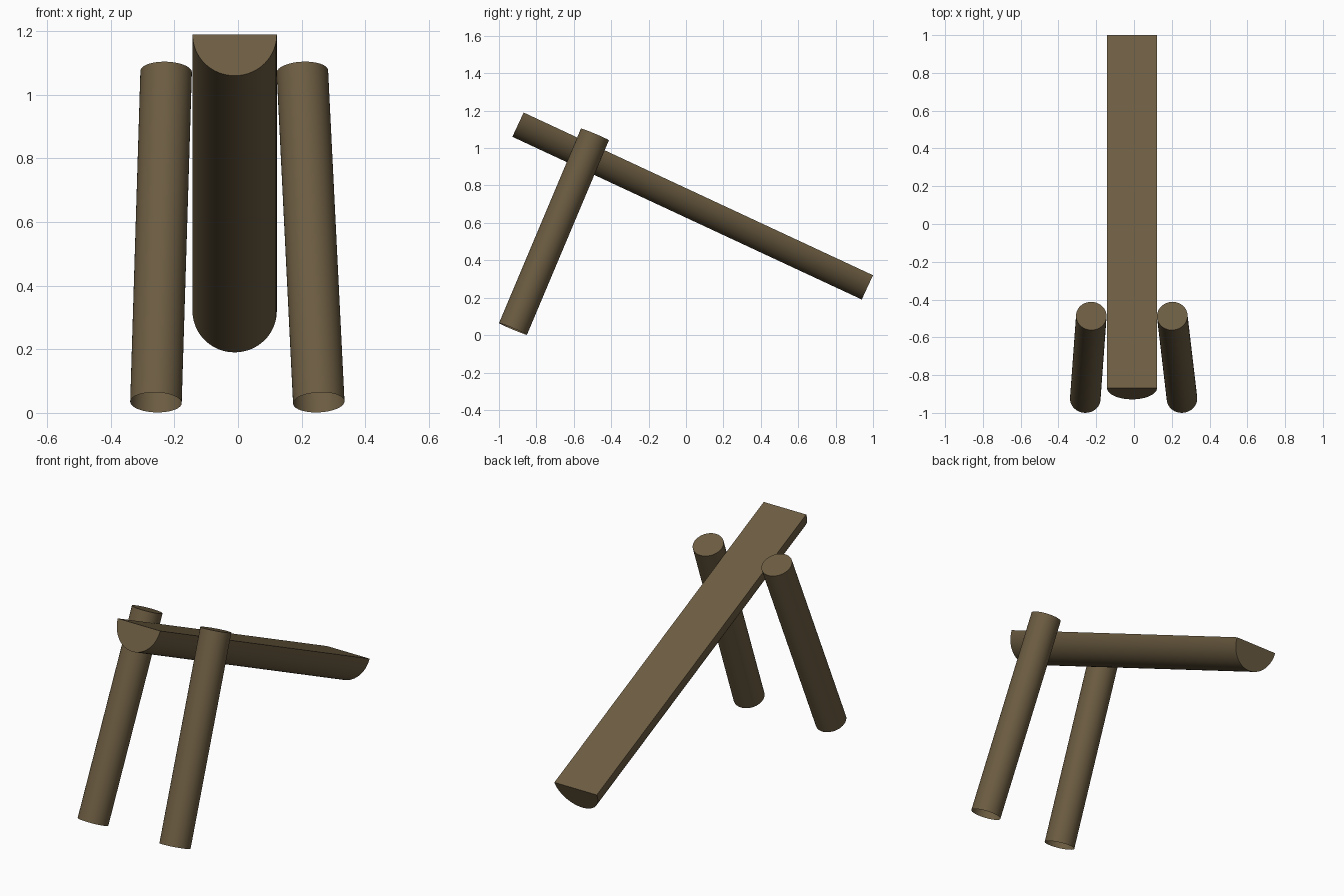
import bpy, bmesh, math
from mathutils import Vector

if "Cube" in bpy.data.objects:
    bpy.data.objects.remove(bpy.data.objects["Cube"])

wood = bpy.data.materials.new("brown_wood")
wood.diffuse_color = (0.15, 0.108, 0.054, 1)
wood.use_nodes = True
wood.node_tree.nodes["Principled BSDF"].inputs["Base Color"].default_value = wood.diffuse_color


def prism(name, profile, start, end, cap_start=True):
    """Sweep a local (x, up) profile straight from start to end, ends cut square."""
    start, end = Vector(start), Vector(end)
    axis = (end - start).normalized()
    side = (Vector((1, 0, 0)) - axis * axis.x).normalized()
    up = side.cross(axis)
    bm = bmesh.new()
    rings = [[bm.verts.new(c + side * u + up * v) for u, v in profile]
             for c in (start, end)]
    n = len(profile)
    for i in range(n):
        j = (i + 1) % n
        bm.faces.new((rings[0][i], rings[0][j], rings[1][j], rings[1][i]))
    if cap_start:
        bm.faces.new(rings[0][::-1])
    bm.faces.new(rings[1])
    bmesh.ops.recalc_face_normals(bm, faces=bm.faces)
    mesh = bpy.data.meshes.new(name)
    bm.to_mesh(mesh)
    bm.free()
    mesh.materials.append(wood)
    obj = bpy.data.objects.new(name, mesh)
    bpy.context.collection.objects.link(obj)
    bpy.ops.object.select_all(action='DESELECT')
    obj.select_set(True)
    bpy.context.view_layer.objects.active = obj
    bpy.ops.object.shade_smooth_by_angle(angle=math.radians(35))
    return obj


# Sloping half log, flat side up
half_round = [(0.1325 * math.cos(math.pi * i / 32), -0.143 * math.sin(math.pi * i / 32))
              for i in range(33)]
prism("half_log_bench", half_round, (-0.0105, -0.868, 1.19), (-0.0105, 1.0, 0.32))

# Two leaning round posts, open at the foot
circle = [(0.081 * math.cos(math.tau * i / 48), 0.081 * math.sin(math.tau * i / 48))
          for i in range(48)]
for name, x_foot, x_top in (("left_post", -0.258, -0.226), ("right_post", 0.254, 0.2025)):
    prism(name, circle, (x_foot, -0.925, 0.033), (x_top, -0.487, 1.073), cap_start=False)
